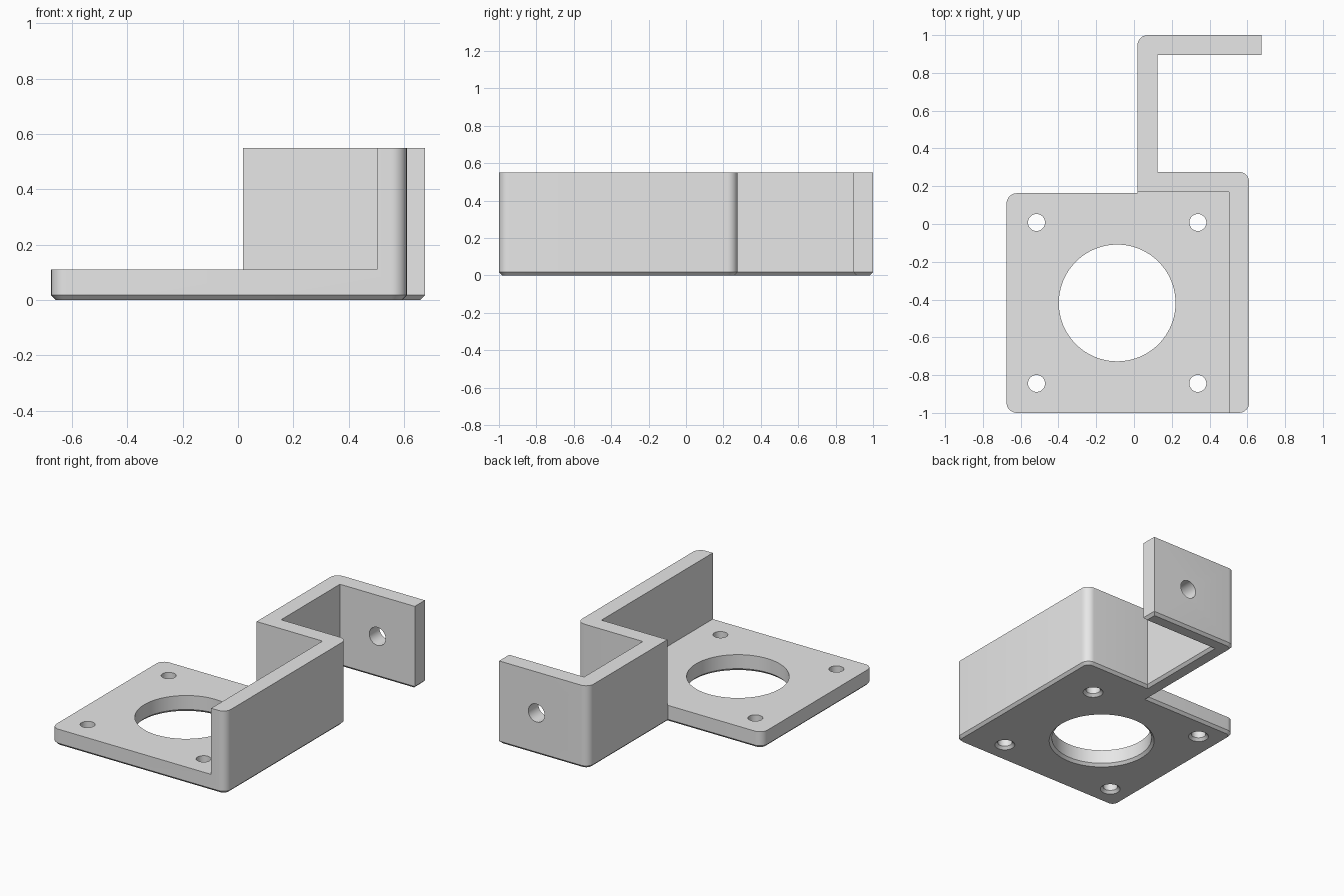
import bpy, bmesh, math
from mathutils import Matrix, Vector

if "Cube" in bpy.data.objects:
    bpy.data.objects.remove(bpy.data.objects["Cube"], do_unlink=True)

HEIGHT, PLATE, CHAMFER, ROUND = 0.55, 0.11, 0.017, 0.055

grey = bpy.data.materials.new("plain grey")
grey.use_nodes = True
grey.diffuse_color = (0.8, 0.8, 0.8, 1)
grey.node_tree.nodes["Principled BSDF"].inputs["Base Color"].default_value = grey.diffuse_color


def make_object(name, bm):
    bmesh.ops.recalc_face_normals(bm, faces=bm.faces)
    mesh = bpy.data.meshes.new(name)
    bm.to_mesh(mesh)
    bm.free()
    mesh.materials.append(grey)
    obj = bpy.data.objects.new(name, mesh)
    bpy.context.scene.collection.objects.link(obj)
    return obj


def rounded(outline, steps=8):
    """Replace each flagged corner of a right-angled outline with an arc."""
    points = []
    for i, (x, y, is_round) in enumerate(outline):
        corner = Vector((x, y))
        if not is_round:
            points.append(corner)
            continue
        a = (Vector(outline[i - 1][:2]) - corner).normalized() * ROUND
        b = (Vector(outline[(i + 1) % len(outline)][:2]) - corner).normalized() * ROUND
        for k in range(steps + 1):
            t = math.pi / 2 * k / steps
            points.append(corner + a * (1 - math.sin(t)) + b * (1 - math.cos(t)))
    return points


def cut(target, cutter):
    cutter.hide_render = True
    mod = target.modifiers.new("cut", 'BOOLEAN')
    mod.operation, mod.solver, mod.object = 'DIFFERENCE', 'EXACT', cutter
    bpy.context.view_layer.objects.active = target
    bpy.ops.object.modifier_apply(modifier=mod.name)
    bpy.data.objects.remove(cutter, do_unlink=True)


def plate_hole(x, y, radius, sides):
    """Vertical cutter whose lower end flares into a chamfer."""
    bm = bmesh.new()
    low = CHAMFER
    rings = [(radius + 2 * low, -low), (radius, low), (radius, PLATE + low)]
    loops = [[bm.verts.new((x + r * math.cos(math.tau * k / sides),
                            y + r * math.sin(math.tau * k / sides), z))
              for k in range(sides)] for r, z in rings]
    for lower, upper in zip(loops, loops[1:]):
        for k in range(sides):
            n = (k + 1) % sides
            bm.faces.new((lower[k], lower[n], upper[n], upper[k]))
    bm.faces.new(loops[0])
    bm.faces.new(loops[-1])
    return make_object("hole_cutter", bm)


# Plate and zigzag wall share one outline
outline = [
    (-0.675, -1, True), (0.61, -1, True), (0.61, 0.276, True),
    (0.124, 0.276, False), (0.124, 0.894, False), (0.675, 0.894, False),
    (0.675, 1, False), (0.018, 1, True), (0.018, 0.163, False),
    (-0.675, 0.163, True),
]
bm = bmesh.new()
base = bm.faces.new([bm.verts.new((p.x, p.y, 0)) for p in rounded(outline)])
up = bmesh.ops.extrude_face_region(bm, geom=[base], use_keep_orig=True)
bmesh.ops.translate(bm, vec=(0, 0, HEIGHT),
                    verts=[v for v in up["geom"] if isinstance(v, bmesh.types.BMVert)])
bmesh.ops.recalc_face_normals(bm, faces=bm.faces)

# Chamfer around the underside
rim = [e for e in bm.edges if all(v.co.z < 0.001 for v in e.verts)]
bmesh.ops.bevel(bm, geom=rim, offset=CHAMFER, offset_type='OFFSET',
                segments=1, affect='EDGES', clamp_overlap=True)
bracket = make_object("mounting_bracket", bm)

# Open space above the plate
bm = bmesh.new()
bmesh.ops.create_cube(bm, size=1)
lo, hi = Vector((-1, -1.5, PLATE)), Vector((0.503, 0.17, 1))
bmesh.ops.transform(bm, verts=bm.verts,
                    matrix=Matrix.Translation((lo + hi) / 2) @ Matrix.Diagonal((*(hi - lo), 1)))
cut(bracket, make_object("space_cutter", bm))

# Large centre opening and four screw holes
cx, cy = -0.089, -0.418
cut(bracket, plate_hole(cx, cy, 0.309, 96))
for sx in (-1, 1):
    for sy in (-1, 1):
        cut(bracket, plate_hole(cx + sx * 0.427, cy + sy * 0.426, 0.045, 32))

# Hole through the rear flange
bm = bmesh.new()
bmesh.ops.create_cone(bm, cap_ends=True, segments=32, radius1=0.06, radius2=0.06, depth=0.3,
                      matrix=Matrix.Translation((0.4, 0.95, 0.277)) @ Matrix.Rotation(math.pi / 2, 4, 'X'))
cut(bracket, make_object("flange_cutter", bm))

# Smooth the curves, keep the edges crisp
bpy.ops.object.select_all(action='DESELECT')
bracket.select_set(True)
bpy.context.view_layer.objects.active = bracket
bpy.ops.object.shade_smooth_by_angle(angle=math.radians(30))
